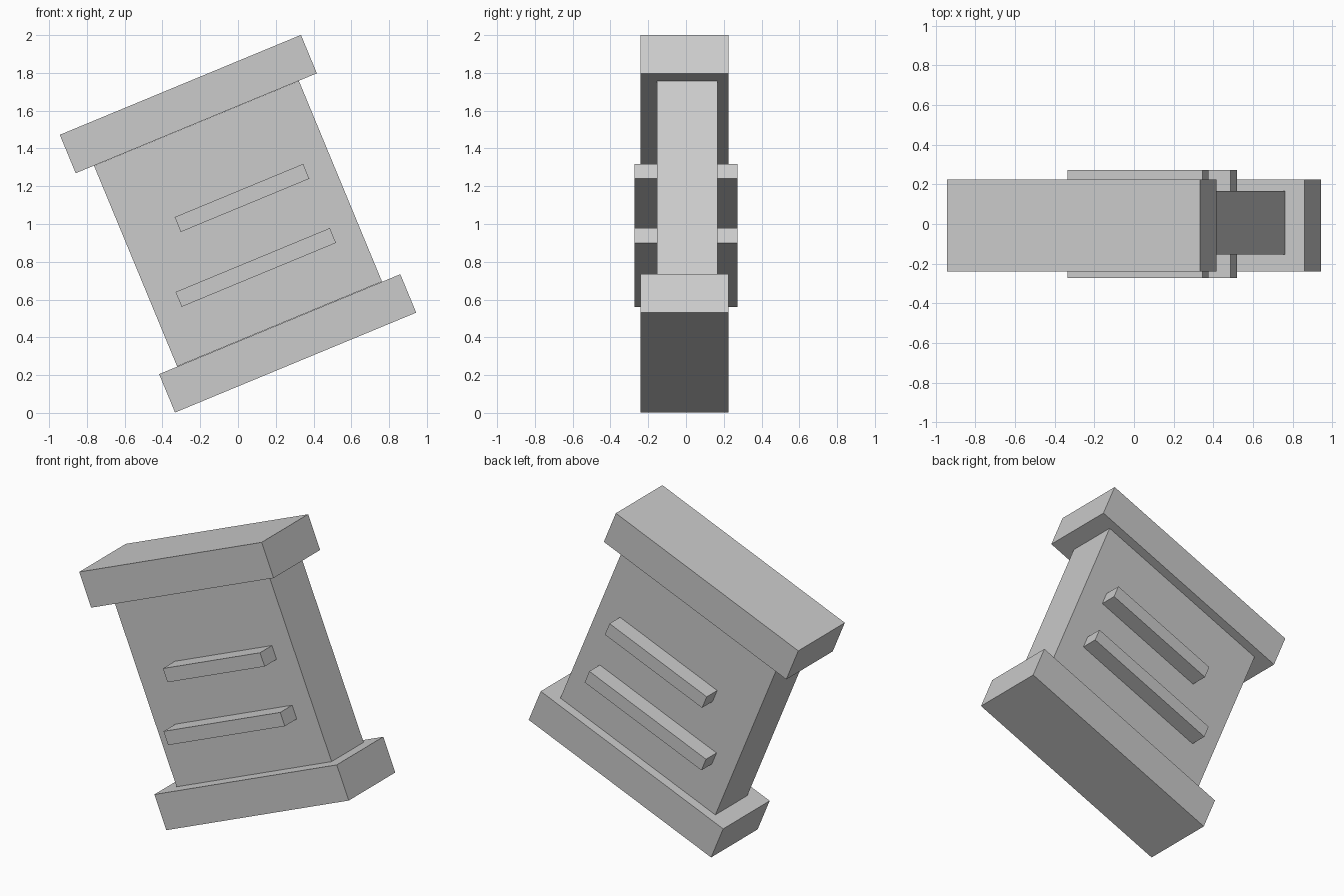
import bpy, math
from mathutils import Matrix

if "Cube" in bpy.data.objects:
    bpy.data.objects.remove(bpy.data.objects["Cube"])

TILT = math.radians(-22.5)  # whole model leans in the front plane

grey = bpy.data.materials.new("plain grey")
grey.diffuse_color = (0.6, 0.6, 0.6, 1)
grey.use_nodes = True
grey.node_tree.nodes["Principled BSDF"].inputs["Base Color"].default_value = grey.diffuse_color


def slab(name, x, z, length, height, y0, y1):
    """Tilted box centred at x, z and reaching from y0 to y1."""
    bpy.ops.mesh.primitive_cube_add(size=1)
    ob = bpy.context.object
    ob.name = name
    ob.data.transform(Matrix.Diagonal((length, y1 - y0, height, 1)))
    ob.location = (x, (y0 + y1) / 2, z)
    ob.rotation_euler = (0, TILT, 0)
    ob.data.materials.append(grey)
    return ob


BODY_FRONT, BODY_BACK = -0.153, 0.167

# Main panel with overhanging end caps
slab("body", 0, 1.002, 1.174, 1.150, BODY_FRONT, BODY_BACK)
slab("top_cap", -0.263, 1.635, 1.382, 0.220, -0.240, 0.225)
slab("bottom_cap", 0.263, 0.368, 1.382, 0.220, -0.240, 0.225)

# Raised bars on both faces
for name, x, z, length in (("upper_bar", 0.021, 1.138, 0.736),
                           ("lower_bar", 0.094, 0.770, 0.884)):
    slab("front_" + name, x, z, length, 0.085, -0.272, BODY_FRONT)
    slab("back_" + name, x, z, length, 0.085, BODY_BACK, 0.272)
